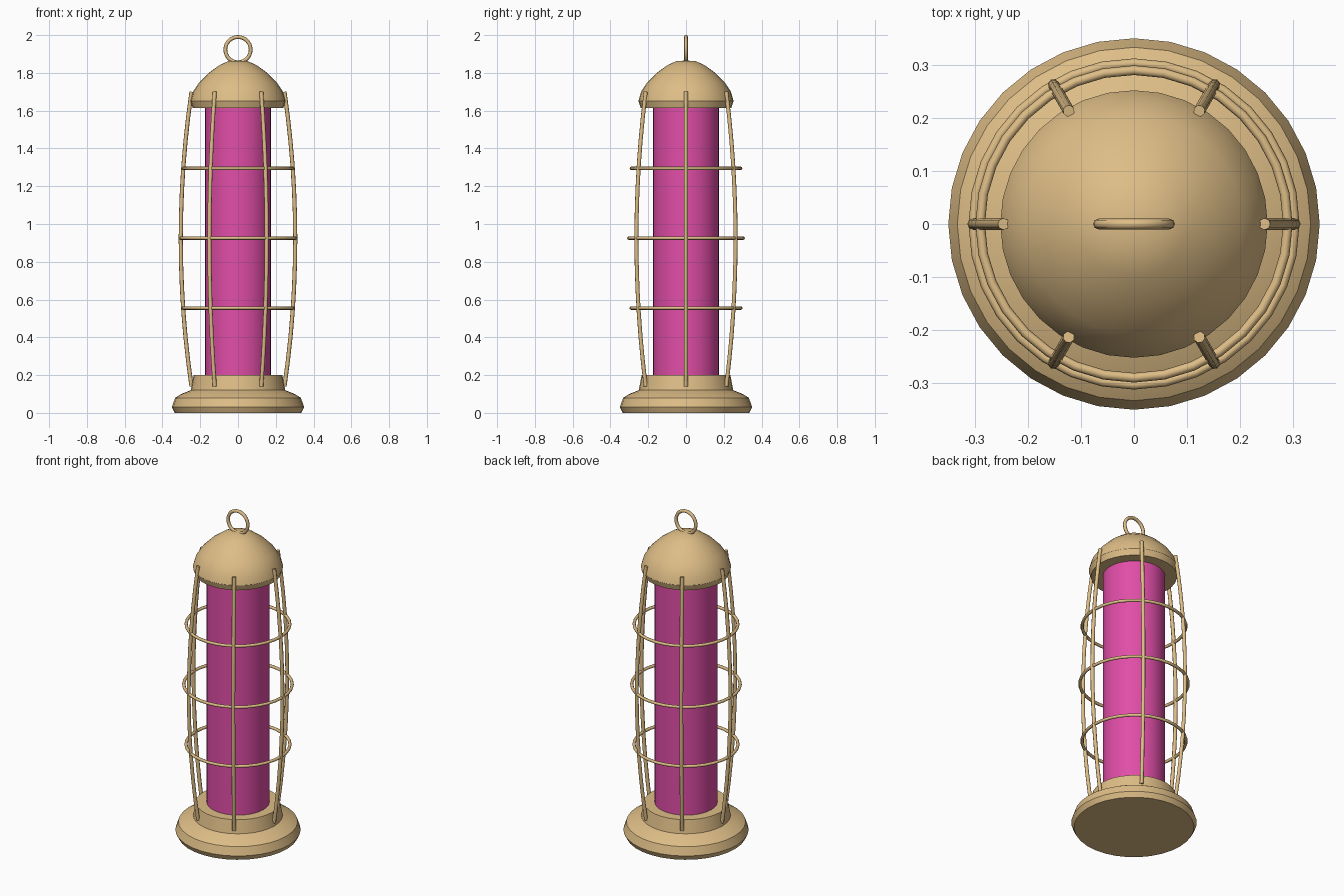
import bpy
import bmesh
import math

cube = bpy.data.objects.get("Cube")
if cube:
    bpy.data.objects.remove(cube, do_unlink=True)

SIDES = 32


def make_material(name, rgb):
    mat = bpy.data.materials.new(name)
    mat.use_nodes = True
    mat.diffuse_color = (*rgb, 1)
    bsdf = mat.node_tree.nodes["Principled BSDF"]
    bsdf.inputs["Base Color"].default_value = (*rgb, 1)
    bsdf.inputs["Roughness"].default_value = 0.6
    return mat


brass = make_material("warm brass", (0.73, 0.51, 0.24))
pink = make_material("pink glass", (0.75, 0.075, 0.39))


def finish(obj, name, mat, angle=30):
    obj.name = name
    obj.data.name = name
    obj.data.materials.clear()
    obj.data.materials.append(mat)
    bpy.ops.object.select_all(action="DESELECT")
    obj.select_set(True)
    bpy.context.view_layer.objects.active = obj
    bpy.ops.object.shade_smooth_by_angle(angle=math.radians(angle))
    return obj


def lathe(name, profile, mat, angle=30):
    """Revolve a (radius, height) profile around z, starting and ending on the axis."""
    bm = bmesh.new()
    verts = [bm.verts.new((r, 0, z)) for r, z in profile]
    edges = [bm.edges.new(pair) for pair in zip(verts, verts[1:])]
    bmesh.ops.spin(bm, geom=verts + edges, cent=(0, 0, 0), axis=(0, 0, 1),
                   angle=math.tau, steps=SIDES, use_duplicate=False)
    bmesh.ops.remove_doubles(bm, verts=bm.verts, dist=0.0001)
    bmesh.ops.recalc_face_normals(bm, faces=bm.faces)
    mesh = bpy.data.meshes.new(name)
    bm.to_mesh(mesh)
    bm.free()
    obj = bpy.data.objects.new(name, mesh)
    bpy.context.collection.objects.link(obj)
    return finish(obj, name, mat, angle)


def ring(name, radius, thickness, z, upright=False):
    bpy.ops.mesh.primitive_torus_add(
        major_radius=radius, minor_radius=thickness, major_segments=SIDES,
        minor_segments=8, location=(0, 0, z),
        rotation=(math.pi / 2 if upright else 0, 0, 0))
    return finish(bpy.context.object, name, brass, 50)


def bar_radius(z):
    """Outward bow of the cage at a given height."""
    return 0.303 - 0.057 * ((z - 0.92) / 0.78) ** 2


def cage_bar(name, turn):
    """A bowed octagonal rod at one angle around the lantern."""
    curve = bpy.data.curves.new(name, "CURVE")
    curve.dimensions = "3D"
    curve.bevel_depth = 0.011
    curve.bevel_resolution = 2
    curve.use_fill_caps = True
    spline = curve.splines.new("POLY")
    count = 13
    spline.points.add(count - 1)
    for i, point in enumerate(spline.points):
        z = 0.14 + 1.56 * i / (count - 1)
        r = bar_radius(z)
        point.co = (r * math.cos(turn), r * math.sin(turn), z, 1)
    obj = bpy.data.objects.new(name, curve)
    bpy.context.collection.objects.link(obj)
    bpy.ops.object.select_all(action="DESELECT")
    obj.select_set(True)
    bpy.context.view_layer.objects.active = obj
    bpy.ops.object.convert(target="MESH")
    return finish(bpy.context.object, name, brass, 50)


# Flared foot with a collar
lathe("base", [(0, 0), (0.335, 0), (0.35, 0.03), (0.333, 0.08), (0.30, 0.10),
               (0.25, 0.12), (0.235, 0.2), (0, 0.2)], brass)

# Glass cylinder
lathe("glass_tube", [(0, 0.19), (0.175, 0.19), (0.175, 1.62), (0, 1.62)], pink)

# Domed cap with a bevelled rim
lathe("cap", [(0, 1.615), (0.24, 1.615), (0.252, 1.65), (0.238, 1.70),
              (0.205, 1.75), (0.155, 1.80), (0.10, 1.84), (0.05, 1.863),
              (0, 1.865)], brass)

# Hanging loop
ring("hanging_ring", 0.067, 0.01, 1.923, upright=True)

# Protective cage
for i in range(6):
    cage_bar(f"cage_bar_{i + 1}", i * math.tau / 6)
for label, z in (("lower", 0.555), ("middle", 0.925), ("upper", 1.295)):
    ring(f"{label}_cage_ring", bar_radius(z), 0.009, z)
